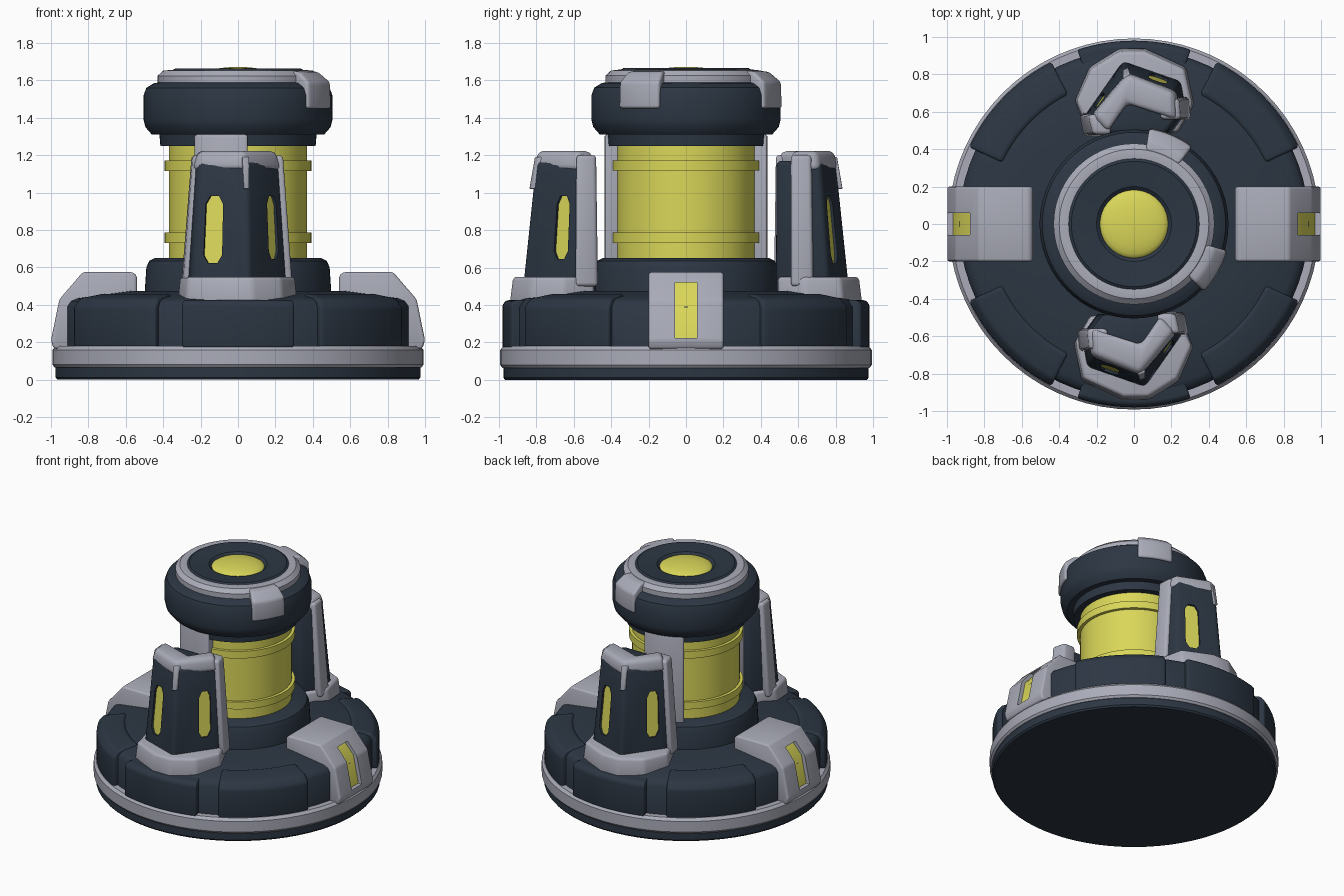
import bpy, bmesh, math
from mathutils import Vector

if "Cube" in bpy.data.objects:
    bpy.data.objects.remove(bpy.data.objects["Cube"])


def material(name, rgb):
    m = bpy.data.materials.new(name)
    m.diffuse_color = (*rgb, 1)
    m.use_nodes = True
    m.node_tree.nodes["Principled BSDF"].inputs["Base Color"].default_value = m.diffuse_color
    return m


DARK = material("dark navy", (0.025, 0.037, 0.056))
GREY = material("light grey", (0.40, 0.41, 0.48))
YELLOW = material("yellow", (0.70, 0.68, 0.10))
parts, cutters = [], []


def finish(name, bm, mat, bevel=0.0):
    bmesh.ops.remove_doubles(bm, verts=bm.verts, dist=1e-5)
    bmesh.ops.dissolve_degenerate(bm, edges=bm.edges, dist=1e-5)
    bmesh.ops.recalc_face_normals(bm, faces=bm.faces)
    me = bpy.data.meshes.new(name)
    bm.to_mesh(me)
    bm.free()
    ob = bpy.data.objects.new(name, me)
    bpy.context.collection.objects.link(ob)
    me.materials.append(mat)
    if bevel:
        b = ob.modifiers.new("bevel", 'BEVEL')
        b.width, b.segments, b.limit_method = bevel, 3, 'ANGLE'
        b.angle_limit = math.radians(25)
    parts.append(ob)
    return ob


def sweep(name, profile, mat, centre=None, half=None, n=72, bevel=0.0):
    """Turn a closed (radius, z) profile: whole ring, or a sector in degrees."""
    bm = bmesh.new()
    full = centre is None
    a0, span = (0, 360) if full else (centre - half, 2 * half)
    rings = []
    for i in range(n if full else n + 1):
        a = math.radians(a0 + span * i / n)
        rings.append([bm.verts.new((r * math.cos(a), r * math.sin(a), z)) for r, z in profile])
    k = len(profile)
    for i in range(n):
        p, q = rings[i], rings[(i + 1) % len(rings)]
        for j in range(k):
            if profile[j][0] == 0 and profile[(j + 1) % k][0] == 0:
                continue
            bm.faces.new((p[j], q[j], q[(j + 1) % k], p[(j + 1) % k]))
    if not full:
        bm.faces.new(rings[0])
        bm.faces.new(rings[-1])
    return finish(name, bm, mat, bevel)


def prism(name, lower, upper, mat, bevel=0.0):
    """Solid between two matching 3D outlines."""
    bm = bmesh.new()
    lo = [bm.verts.new(p) for p in lower]
    up = [bm.verts.new(p) for p in upper]
    bm.faces.new(lo)
    bm.faces.new(up)
    for i in range(len(lo)):
        j = (i + 1) % len(lo)
        bm.faces.new((lo[i], lo[j], up[j], up[i]))
    return finish(name, bm, mat, bevel)


def cut(target, cutter):
    parts.remove(cutter)
    cutters.append(cutter)
    cutter.hide_render = True
    m = target.modifiers.new("cut", 'BOOLEAN')
    m.operation, m.object, m.solver = 'DIFFERENCE', cutter, 'EXACT'


# base and deck
sweep("base_foot", [(0, 0), (0.965, 0), (0.975, 0.012), (0.975, 0.07), (0, 0.07)], DARK)
sweep("base_ring", [(0.8, 0.065), (0.98, 0.065), (0.992, 0.08), (0.992, 0.16), (0.975, 0.18), (0.8, 0.18)], GREY)
sweep("deck", [(0, 0.15), (0.935, 0.15), (0.935, 0.39), (0.915, 0.42), (0.88, 0.435),
               (0.6, 0.475), (0, 0.475)], DARK)
for a in (45, 135, 225, 315):
    sweep("deck_panel", [(0.75, 0.17), (0.972, 0.17), (0.972, 0.39), (0.935, 0.435), (0.79, 0.462), (0.75, 0.42)],
          DARK, a + (-1 if a in (45, 225) else 1), 19, 16, 0.015)
for a in (90, 270):
    sweep("deck_bulge", [(0.6, 0.17), (0.98, 0.17), (0.98, 0.40), (0.96, 0.425), (0.6, 0.44)], DARK, a, 18, 16, 0.012)

# collar, glowing core and its bands
sweep("collar", [(0, 0.45), (0.5, 0.45), (0.49, 0.60), (0.475, 0.635), (0.44, 0.652), (0, 0.652)], DARK)
sweep("core", [(0, 0.6), (0.37, 0.6), (0.37, 1.28), (0, 1.28)], YELLOW)
for z in (0.732, 1.117):
    sweep("core_band", [(0.34, z), (0.392, z), (0.392, z + 0.054), (0.34, z + 0.054)], YELLOW)
for a in (103, 257):
    sweep("core_column", [(0.33, 0.6), (0.435, 0.6), (0.435, 1.31), (0.33, 1.31)], GREY, a, 20, 10, 0.012)

# cap
sweep("cap", [(0, 1.25), (0.415, 1.25), (0.42, 1.31), (0.46, 1.31), (0.495, 1.35), (0.505, 1.39),
              (0.505, 1.52), (0.49, 1.56), (0.45, 1.585), (0.35, 1.60), (0, 1.60)], DARK)
sweep("cap_ring", [(0.33, 1.58), (0.43, 1.58), (0.43, 1.625), (0.40, 1.652), (0.355, 1.657), (0.33, 1.65)], GREY)
sweep("cap_disc", [(0, 1.58), (0.355, 1.58), (0.355, 1.652), (0.335, 1.664), (0.20, 1.652), (0.18, 1.635), (0, 1.635)], DARK)
sweep("cap_light", [(0, 1.60), (0.185, 1.60)] +
      [(0.185 * math.cos(math.radians(t)), 1.63 + 0.042 * math.sin(math.radians(t))) for t in range(0, 90, 15)] +
      [(0, 1.672)], YELLOW)
for a in (67, -30):
    sweep("cap_tab", [(0.38, 1.57), (0.38, 1.652), (0.45, 1.645), (0.515, 1.59), (0.52, 1.45), (0.47, 1.45)],
          GREY, a, 14, 8, 0.015)

# tower outlines, front tower; the back one is turned half a circle
FOOT = [(0.06, -0.88), (0.27, -0.58), (0.2, -0.48), (-0.2, -0.48), (-0.285, -0.6), (-0.255, -0.77)]
RING = [(-0.06, -0.94), (0.08, -0.94), (0.24, -0.84), (0.32, -0.66), (0.25, -0.49),
        (-0.24, -0.49), (-0.325, -0.64), (-0.28, -0.84)]
CHEVRON = [(-0.235, -0.71), (0.035, -0.815), (0.235, -0.58), (0.15, -0.49), (0.04, -0.65), (-0.245, -0.56)]


def at(pts, z, s, kx=1.0, ky=1.0):
    return [Vector((s * x * kx, s * (-0.5 + (y + 0.5) * ky), z)) for x, y in pts]


def window(target, a, b, a2, b2, u0, hw, v0, v1):
    """Recessed light in the tapered face a-b (below), a2-b2 (above)."""
    n = (b - a).cross(a2 - a).normalized()
    mid = (a + b + a2 + b2) / 4
    if n.dot(mid - Vector((0, math.copysign(0.6, mid.y), mid.z))) < 0:
        n = -n
    c = 0.06
    shape = [(-hw, v0 + c), (-hw * 0.5, v0), (hw * 0.5, v0), (hw, v0 + c),
             (hw, v1 - c), (hw * 0.5, v1), (-hw * 0.5, v1), (-hw, v1 - c)]
    pts = [a.lerp(b, u0 + du).lerp(a2.lerp(b2, u0 + du), v) for du, v in shape]
    cut(target, prism("window_cutter", [p - n * 0.02 for p in pts], [p + n * 0.05 for p in pts], YELLOW))
    prism("tower_light", [p - n * 0.03 for p in pts], [p - n * 0.015 for p in pts], YELLOW)


for s in (1, -1):
    lo, hi = at(FOOT, 0.45, s), at(FOOT, 1.17, s, 0.84, 0.8)
    body = prism("tower_body", lo, hi, DARK, 0.025)
    window(body, lo[0], lo[5], hi[0], hi[5], 0.64, 0.165, 0.24, 0.74)
    window(body, lo[0], lo[1], hi[0], hi[1], 0.67, 0.13, 0.27, 0.74)
    prism("tower_ring", at(RING, 0.41, s), at(RING, 0.55, s, 0.96, 0.96), GREY, 0.02)
    prism("tower_top", at(CHEVRON, 1.12, s, 1.02, 1.0), at(CHEVRON, 1.222, s, 0.9, 0.95), GREY, 0.03)
    # side strips running down from the top
    prism("tower_strip_right", at([(0.295, -0.59), (0.27, -0.47), (0.14, -0.47), (0.16, -0.59)], 0.5, s),
          at([(0.245, -0.585), (0.22, -0.48), (0.12, -0.48), (0.14, -0.585)], 1.2, s), GREY, 0.02)
    prism("tower_strip_left", at([(-0.295, -0.68), (-0.305, -0.56), (-0.18, -0.56), (-0.18, -0.68)], 0.5, s),
          at([(-0.24, -0.67), (-0.25, -0.56), (-0.14, -0.56), (-0.14, -0.67)], 1.2, s), GREY, 0.02)
    # small tongue on the corner
    prism("tower_tongue", at([(0.03, -0.838), (0.06, -0.825), (0.06, -0.76), (0.03, -0.76)], 1.02, s),
          at([(0.02, -0.808), (0.06, -0.795), (0.06, -0.74), (0.02, -0.74)], 1.19, s), GREY, 0.006)

    # side clamp with recessed light
    prof = [(0.54, 0.40), (0.54, 0.555), (0.56, 0.575), (0.83, 0.575), (0.955, 0.43), (1.0, 0.21), (0.985, 0.165), (0.8, 0.165)]

    def wall(pts, hw):
        return [[Vector((s * x, t * hw, z)) for x, z in pts] for t in (-1, 1)]
    clamp = prism("clamp", *wall(prof, 0.2), GREY, 0.025)
    cut(clamp, prism("clamp_cutter", *wall([(0.84, 0.52), (0.92, 0.425), (0.962, 0.225), (1.1, 0.225), (1.1, 0.52)], 0.06), YELLOW))
    prism("clamp_light", *wall([(0.83, 0.535), (0.926, 0.43), (0.97, 0.215), (0.90, 0.215), (0.80, 0.52)], 0.065), YELLOW)

# bake the modifiers, drop the cutters, smooth the shading
bpy.context.view_layer.update()
dg = bpy.context.evaluated_depsgraph_get()
baked = [(o, bpy.data.meshes.new_from_object(o.evaluated_get(dg))) for o in parts]
for o, me in baked:
    o.modifiers.clear()
    o.data = me
for c in cutters:
    bpy.data.objects.remove(c)
bpy.ops.object.select_all(action='DESELECT')
for o in parts:
    o.select_set(True)
bpy.context.view_layer.objects.active = parts[0]
bpy.ops.object.shade_smooth_by_angle(angle=math.radians(35))
